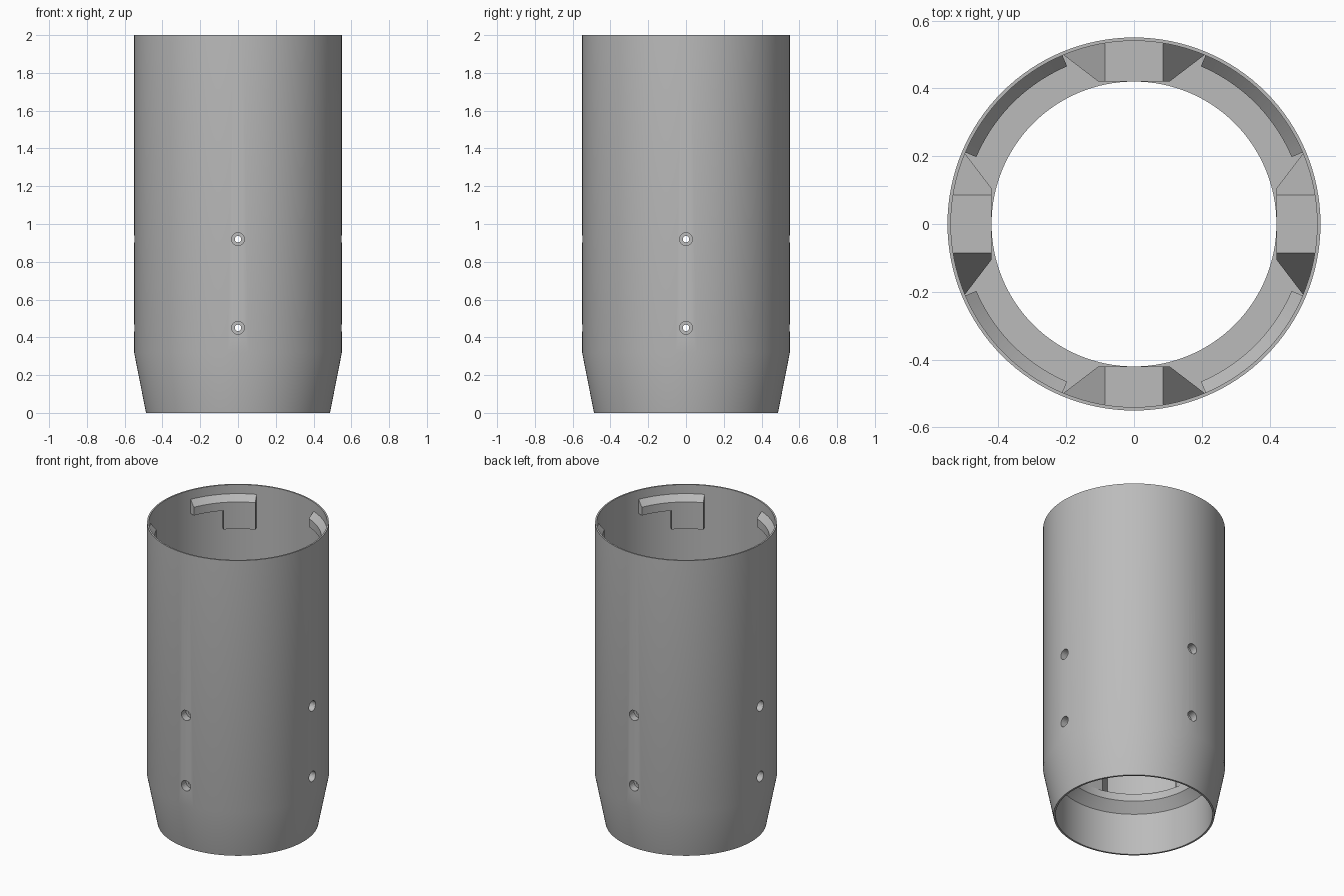
import bpy, bmesh
from math import radians, sin, cos, tan, pi
from mathutils import Matrix, Vector

cube = bpy.data.objects.get("Cube")
if cube:
    bpy.data.objects.remove(cube, do_unlink=True)

GREY = (0.5, 0.5, 0.5, 1)
mat = bpy.data.materials.new("plain grey")
mat.use_nodes = True
mat.diffuse_color = GREY
mat.node_tree.nodes["Principled BSDF"].inputs["Base Color"].default_value = GREY


def finish(bm, name):
    bmesh.ops.recalc_face_normals(bm, faces=bm.faces)
    mesh = bpy.data.meshes.new(name)
    bm.to_mesh(mesh)
    bm.free()
    mesh.materials.append(mat)
    obj = bpy.data.objects.new(name, mesh)
    bpy.context.scene.collection.objects.link(obj)
    return obj


def sweep(bm, profile, start=0, end=360, steps=128, matrix=Matrix()):
    """Turn a closed (radius, z) profile about z, all round or in part."""
    full = end - start == 360
    rings = []
    for i in range(steps if full else steps + 1):
        a = radians(start + (end - start) * i / steps)
        rings.append([bm.verts.new(matrix @ Vector((r * cos(a), r * sin(a), z)))
                      for r, z in profile])
    n = len(profile)
    pairs = list(zip(rings, rings[1:] + rings[:1])) if full else list(zip(rings, rings[1:]))
    for a, b in pairs:
        for j in range(n):
            k = (j + 1) % n
            bm.faces.new((a[j], b[j], b[k], a[k]))
    if not full:
        bm.faces.new(rings[0])
        bm.faces.new(rings[-1])


def shade(obj):
    bpy.ops.object.select_all(action='DESELECT')
    obj.select_set(True)
    bpy.context.view_layer.objects.active = obj
    bpy.ops.object.shade_smooth_by_angle(angle=radians(25))


# Tapered tube with an inner seating ring
bm = bmesh.new()
sweep(bm, [(0.487, 0), (0.55, 0.32), (0.55, 2), (0.54, 2), (0.54, 0.39),
           (0.42, 0.39), (0.42, 0.34), (0.475, 0.28), (0.475, 0)])
tube = finish(bm, "tube")

# Stepped radial screw holes, two heights on four sides
bm = bmesh.new()
for z in (0.45, 0.92):
    for q in range(4):
        m = Matrix.Translation((0, 0, z)) @ Matrix.Rotation(q * pi / 2, 4, 'Z') @ Matrix.Rotation(pi / 2, 4, 'Y')
        outline = [(0.017, 0.36), (0.017, 0.5), (0.034, 0.5), (0.034, 0.62)]
        rings = [[bm.verts.new(m @ Vector((r * cos(i * pi / 12), r * sin(i * pi / 12), d)))
                  for i in range(24)] for r, d in outline]
        for a, b in zip(rings, rings[1:]):
            for i in range(24):
                k = (i + 1) % 24
                bm.faces.new((a[i], a[k], b[k], b[i]))
        bm.faces.new(rings[0])
        bm.faces.new(rings[-1])
cutter = finish(bm, "screw_hole_cutter")
cutter.hide_render = True
cutter.hide_viewport = True
cutter.display_type = 'WIRE'

# Flared screw pads with sloping shoulders
PAD_BASE, PAD_TOP = 0.37, 1.05
half = [(0.105, 0.42), (0.21, 0.5), (0.1, 0.535)]
plan = half + [(0, 0.545)] + [(-x, y) for x, y in reversed(half)]
pads = []
for q, side in enumerate(("back", "right", "front", "left")):
    bm = bmesh.new()
    base = bm.faces.new([bm.verts.new((x, y, PAD_BASE)) for x, y in plan])
    top = bmesh.ops.extrude_face_region(bm, geom=[base])["geom"]
    bmesh.ops.translate(bm, vec=(0, 0, PAD_TOP - PAD_BASE),
                        verts=[v for v in top if isinstance(v, bmesh.types.BMVert)])
    for s in (-1, 1):
        cut = bmesh.ops.bisect_plane(bm, geom=bm.verts[:] + bm.edges[:] + bm.faces[:],
                                     plane_co=(s * 0.085, 0, PAD_TOP),
                                     plane_no=(s * tan(radians(60)), 0, 1), clear_outer=True)
        edges = [e for e in cut["geom_cut"] if isinstance(e, bmesh.types.BMEdge)]
        bmesh.ops.edgeloop_fill(bm, edges=edges)
    bmesh.ops.rotate(bm, verts=bm.verts, matrix=Matrix.Rotation(q * pi / 2, 3, 'Z'))
    pads.append(finish(bm, side + "_screw_pad"))

# Drill tube and pads
for obj in [tube] + pads:
    mod = obj.modifiers.new("screw holes", 'BOOLEAN')
    mod.operation = 'DIFFERENCE'
    mod.solver = 'EXACT'
    mod.object = cutter
    shade(obj)

# L-shaped bayonet lugs inside the rim: long rail and deep stop
for q, side in enumerate(("back_left", "back_right", "front_right", "front_left")):
    bm = bmesh.new()
    mid = 45 + 90 * q
    for start, end, bottom in ((mid - 22, mid, 1.72), (mid, mid + 22, 1.845)):
        sweep(bm, [(0.545, 1.945), (0.505, 1.9), (0.505, bottom), (0.545, bottom)],
              start, end, 10)
    shade(finish(bm, side + "_lug"))
